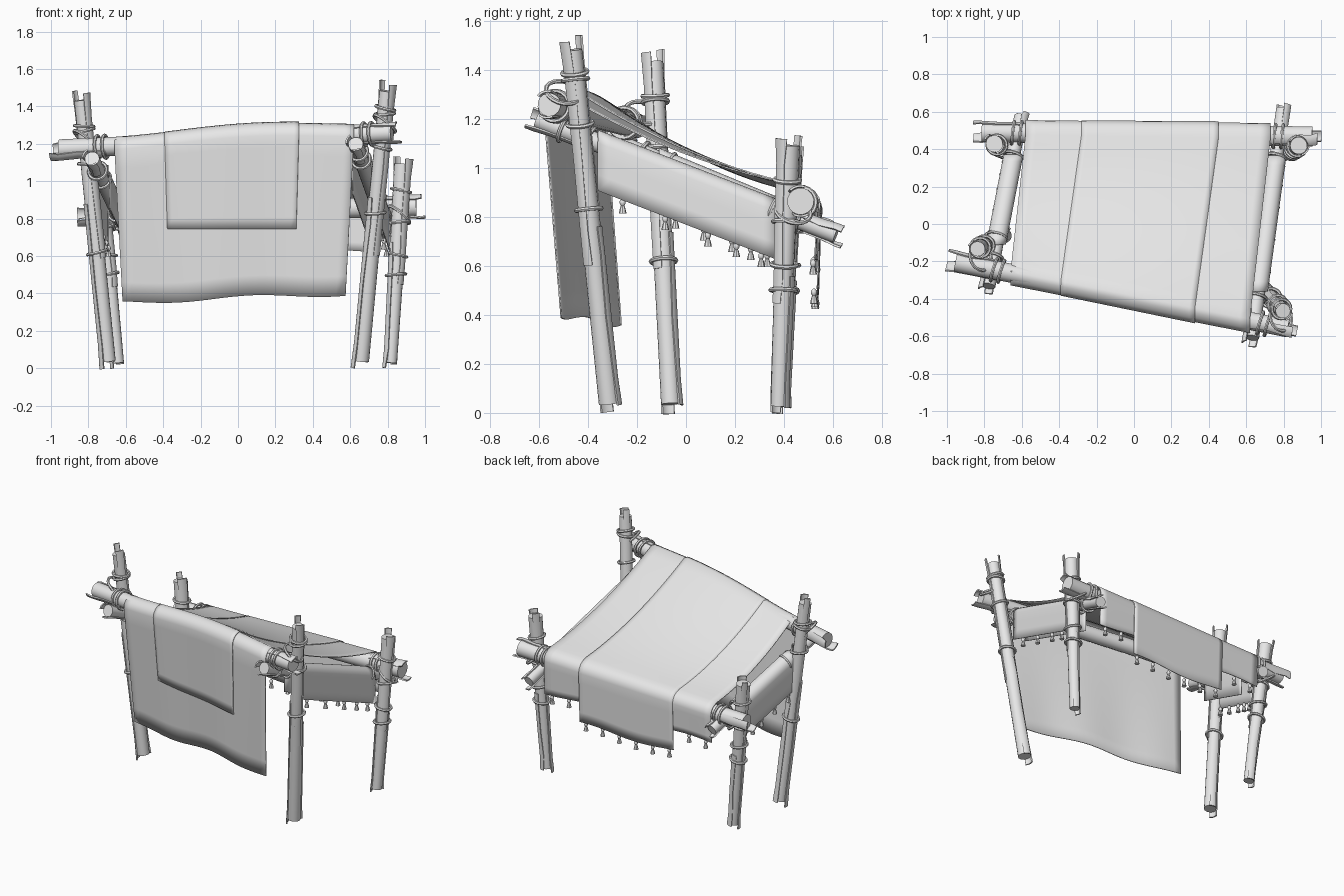
import bpy, math, random
from mathutils import Vector as V

if "Cube" in bpy.data.objects:
    bpy.data.objects.remove(bpy.data.objects["Cube"])

random.seed(4)
grey = bpy.data.materials.new("pale_grey")
grey.diffuse_color = (0.8, 0.8, 0.8, 1)
grey.use_nodes = True
grey.node_tree.nodes["Principled BSDF"].inputs["Base Color"].default_value = grey.diffuse_color


def make(name, verts, faces, angle=40):
    me = bpy.data.meshes.new(name)
    me.from_pydata([tuple(v) for v in verts], [], faces)
    me.materials.append(grey)
    for p in me.polygons:
        p.use_smooth = True
    me.set_sharp_from_angle(angle=math.radians(angle))
    ob = bpy.data.objects.new(name, me)
    bpy.context.collection.objects.link(ob)
    return ob


def loft(data, rings, caps=True, wrap=False):
    """Add skin between closed rings of points to (verts, faces)."""
    vs, fs = data
    o, n, m = len(vs), len(rings[0]), len(rings)
    for r in rings:
        vs.extend(r)
    for i in range(m if wrap else m - 1):
        for j in range(n):
            k, a, b = (j + 1) % n, o + i * n, o + (i + 1) % m * n
            fs.append((a + j, a + k, b + k, b + j))
    if caps and not wrap:
        fs.append(tuple(o + j for j in reversed(range(n))))
        fs.append(tuple(o + (m - 1) * n + j for j in range(n)))


def frame(d):
    d = d.normalized()
    x = d.cross(V((0.13, 0.2, 1)) if abs(d.z) < 0.7 else V((0, 1, 0))).normalized()
    return x, d.cross(x)


def arc(c, x, y, r, a0, a1, n):
    return [c + r * (math.cos(t) * x + math.sin(t) * y)
            for t in (a0 + (a1 - a0) * i / n for i in range(n + 1))]


def log(name, a, b, r0, r1, strips):
    """Round log with split bark strips (angle deg, width deg, start, end)."""
    a, b = V(a), V(b)
    x, y = frame(b - a)
    data = ([], [])
    loft(data, [arc(a.lerp(b, t), x, y, r0 + (r1 - r0) * t, 0, math.tau, 16)[:-1]
                for t in (0.025, 0.5, 0.975)])
    for ang, w, s, e in strips:
        rings = []
        for q in (0, 0.15, 0.5, 0.85, 1):
            t = s + (e - s) * q
            r = r0 + (r1 - r0) * t + (0.005 if t < 0.05 or t > 0.95 else 0)
            h = math.radians(w) * random.uniform(0.4, 0.55)
            m = math.radians(ang) + random.uniform(-0.1, 0.1)
            c = a.lerp(b, t)
            rings.append(arc(c, x, y, r + 0.006, m - h, m + h, 5)
                         + arc(c, x, y, r - 0.003, m + h, m - h, 5))
        loft(data, rings)
    make(name, *data)
    return a, b


def lash(data, c, axis, r, tilt=0.0, minor=0.009):
    """One rope loop around an axis."""
    x, y = frame(axis)
    d = (axis.normalized() + tilt * x).normalized()
    x, y = frame(d)
    rings = []
    for i in range(20):
        t = math.tau * i / 20
        o = math.cos(t) * x + math.sin(t) * y
        rings.append(arc(c + r * o, o, d, minor, 0, math.tau, 6)[:-1])
    loft(data, rings, wrap=True)


# Posts
bark = [(20, 75, 0.0, 0.6), (140, 65, 0.4, 1.0), (250, 60, 0.02, 0.5), (310, 45, 0.55, 1.01)]
posts = {
    "front_right": log("front_right_post", (0.655, -0.31, 0), (0.80, -0.468, 1.52), 0.042, 0.040, bark),
    "front_left": log("front_left_post", (-0.69, -0.06, 0), (-0.84, -0.135, 1.47), 0.040, 0.040, bark),
    "back_right": log("back_right_post", (0.815, 0.378, 0), (0.882, 0.42, 1.12), 0.033, 0.046, bark),
    "back_left": log("back_left_post", (-0.64, 0.385, 0), (-0.75, 0.43, 1.08), 0.033, 0.046, bark),
}

# Beams
bark2 = [(70, 60, 0.0, 0.16), (200, 60, 0.0, 0.14), (100, 60, 0.88, 1.0), (300, 60, 0.85, 0.99)]
fb = log("front_beam", (-1.0, -0.195, 1.17), (0.87, -0.568, 1.26), 0.052, 0.048, bark2)
bb = log("back_beam", (-0.86, 0.49, 0.82), (1.0, 0.467, 0.865), 0.052, 0.055, bark2)
lb = log("left_beam", (-0.785, -0.355, 1.13), (-0.60, 0.60, 0.735), 0.04, 0.036, bark2)
rb = log("right_beam", (0.625, -0.64, 1.21), (0.80, 0.645, 0.715), 0.04, 0.036, bark2)

# Rope lashings on posts and beams
heights = {"front_right": (0.83, 1.18, 1.36, 1.39), "front_left": (0.62, 1.09, 1.27, 1.295),
           "back_right": (0.5, 0.605, 0.78, 0.95), "back_left": (0.5, 0.605, 0.75, 0.92)}
for key, (a, b) in posts.items():
    data = ([], [])
    for i, z in enumerate(heights[key]):
        t = z / b.z
        lash(data, a.lerp(b, t), b - a, 0.052, 0.15 * (-1) ** i)
    beam = fb if "front" in key else bb
    side = lb if "left" in key else rb
    p = a.lerp(b, heights[key][2] / b.z)
    d = beam[1] - beam[0]
    for dx in ((-0.11, -0.07) if "right" in key else (0.07, 0.11)):
        t = (p.x + dx - beam[0].x) / d.x
        lash(data, beam[0].lerp(beam[1], t), d, 0.062, 0.1)
    e = side[1] - side[0]
    for dy in (-0.05, 0.06):
        t = (p.y + dy - side[0].y) / e.y
        lash(data, side[0].lerp(side[1], t), e, 0.05, 0.1)
    # diagonal loop tying the post to the beam
    q = beam[0].lerp(beam[1], (p.x - beam[0].x) / d.x)
    lash(data, (p + q) / 2, V((0.6, 0.2, 0.75)), 0.072)
    make(key + "_rope", *data)


def sheet(name, rows, thick):
    n = len(rows[0])
    vs = [p for r in rows for p in r]
    fs = [(i * n + j, i * n + j + 1, (i + 1) * n + j + 1, (i + 1) * n + j)
          for i in range(len(rows) - 1) for j in range(n - 1)]
    ob = make(name, vs, fs, 60)
    so = ob.modifiers.new("thickness", "SOLIDIFY")
    so.thickness, so.offset = thick, 0


def canopy_row(u, off, front_z, back_z, shift=0.0):
    """Path of the draped cloth from front hem over both beams to back hem."""
    xf, xb = -0.66 + 1.28 * u, -0.58 + 1.31 * (u + shift)
    F = fb[0].lerp(fb[1], (xf + 1) / 1.87)
    B = bb[0].lerp(bb[1], (xb + 0.86) / 1.86)
    F.z += 0.018 * math.sin(5 * u - 1.3)
    r, s = 0.062 + off, 0.066 + off
    squeeze = 0.045 * (0.5 - u) * 2
    pts = []
    for i in range(9):
        k = 1 - i / 8
        z = F.z + (front_z - F.z) * k
        h = (F.z - z) / 0.85
        w = 0.008 * math.sin(14 * u) * h
        pts.append(V((F.x + squeeze * h, F.y - r + 0.063 * h + w, z)))
    for g in (25, 50, 75):
        g = math.radians(g)
        pts.append(F + V((0, -r * math.cos(g), r * math.sin(g))))
    A, C = F + V((0, 0.01, r + 0.003)), B + V((0, -0.01, s + 0.005))
    for i in range(15):
        t = i / 14
        pts.append(A.lerp(C, t) - V((0, 0, 0.2 * t * (1 - t))))
    for g in (70, 45, 20, 0):
        g = math.radians(g)
        pts.append(B + V((0, s * math.cos(g), s * math.sin(g))))
    for i in range(1, 6):
        pts.append(B + V((0, s - 0.002 * i, (back_z - B.z) * i / 5)))
    return pts


def front_hem(u):
    return 0.352 + 0.045 * u + 0.012 * math.sin(9 * u + 2.6)


def back_hem(u, z):
    return z + 0.012 * math.sin(11 * u)


# Canopy cloth and the runner laid over it
N = 24
sheet("canopy_cloth", [canopy_row(i / N, 0, front_hem(i / N), back_hem(i / N, 0.635))
                       for i in range(N + 1)], 0.006)
us = [0.21 + 0.56 * i / N for i in range(N + 1)]
sheet("runner_cloth", [canopy_row(u, 0.002 + 0.008 * (u - 0.21), 0.745, back_hem(u, 0.495), 0.018)
                       for u in us], 0.006)


def tassels(name, points):
    data = ([], [])
    prof = [(0.004, 0.006), (0.012, -0.004), (0.012, -0.014), (0.007, -0.022), (0.011, -0.032), (0.016, -0.054)]
    for p in points:
        loft(data, [arc(p + V((0, 0, z)), V((1, 0, 0)), V((0, -1, 0)), r, 0, math.tau, 8)[:-1]
                    for r, z in prof])
    make(name, *data)


tassels("canopy_tassels", [canopy_row(u, -0.008, 0.4, back_hem(u, 0.63))[-1] for u in (0.04, 0.14, 0.86, 0.96)])
tassels("runner_tassels", [canopy_row(u, -0.008, 0.7, back_hem(u, 0.49), 0.018)[-1]
                           for u in (0.24, 0.34, 0.44, 0.54, 0.64, 0.74)])


# Side valances folded over the side beams, with tassels
def valance_row(beam, y, side):
    t = (y - beam[0].y) / (beam[1].y - beam[0].y)
    c = beam[0].lerp(beam[1], t)
    r, drop = 0.05, 0.195
    row = [c + V((side * r, 0, -drop * k)) for k in (1, 0.66, 0.33)]
    row += [c + V((side * r * math.cos(g), 0, r * math.sin(g)))
            for g in (math.pi * i / 8 for i in range(9))]
    return row + [c + V((-side * r, 0, -0.17 * k)) for k in (0.5, 1)]


for name, beam, side, y0, y1 in (("right", rb, 1, -0.36, 0.365), ("left", lb, -1, -0.11, 0.37)):
    sheet(name + "_valance", [valance_row(beam, y0 + (y1 - y0) * i / 14, side) for i in range(15)], 0.006)
    tassels(name + "_valance_tassels",
            [valance_row(beam, y0 + (y1 - y0) * k, side)[0] - V((side * 0.01, 0, 0))
             for k in (0.14, 0.38, 0.62, 0.78, 0.92)])
